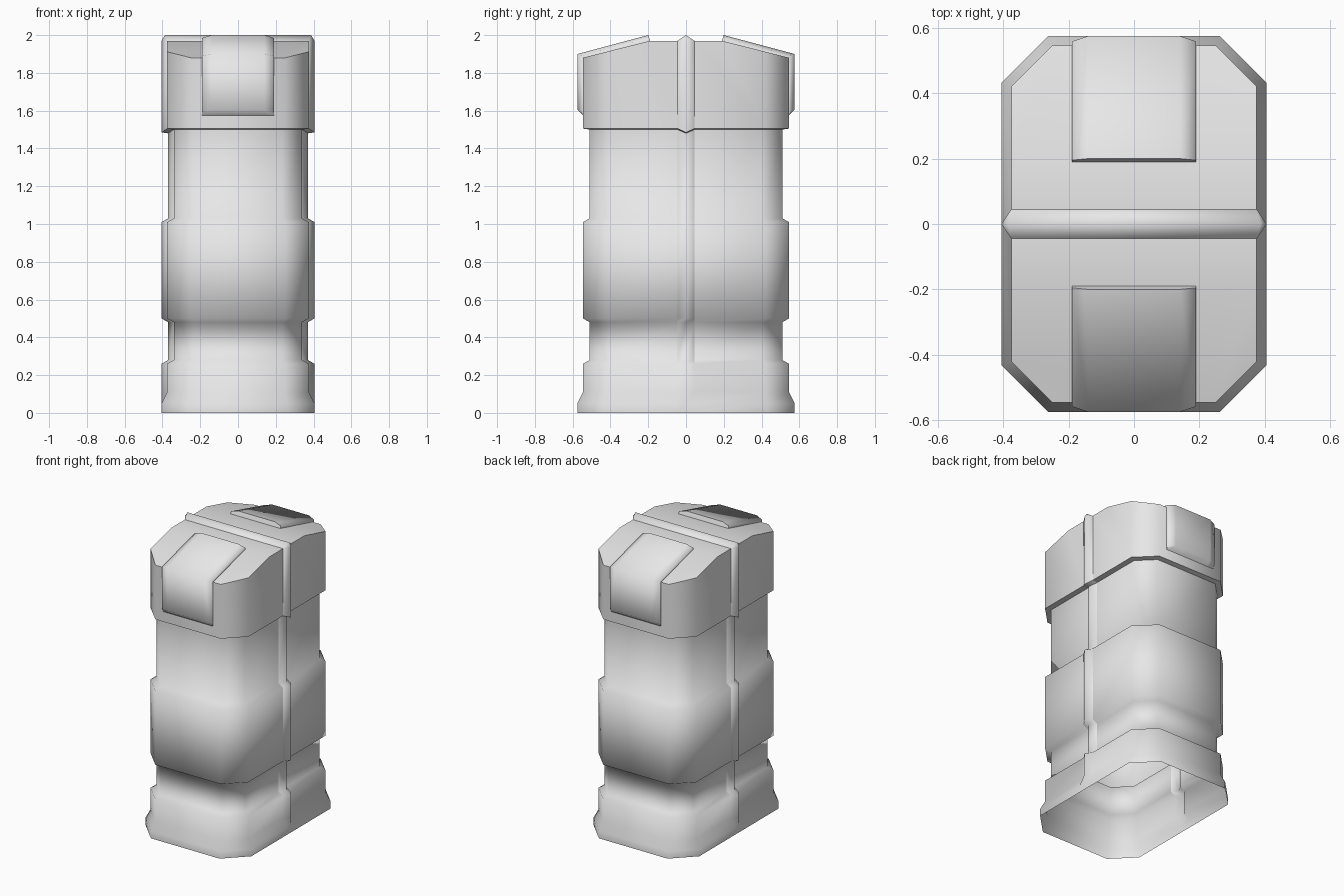
import bpy, bmesh, math

if "Cube" in bpy.data.objects:
    bpy.data.objects.remove(bpy.data.objects["Cube"], do_unlink=True)

GREY = (0.8, 0.8, 0.8, 1.0)
mat = bpy.data.materials.new("plain grey")
mat.use_nodes = True
mat.diffuse_color = GREY
mat.node_tree.nodes["Principled BSDF"].inputs["Base Color"].default_value = GREY

HX, HY, CUT = 0.375, 0.545, 0.125   # half sizes and corner cut
RIB_W, RIB_H = 0.045, 0.03          # rib half width and height
TOP, EDGE, FLAT = 1.97, 1.88, 0.19  # lid height, front edge height, flat half depth


def finish(bm, name, limit, is_rib=lambda e: None):
    """Smooth faces, keep creases sharp and link the object."""
    bmesh.ops.recalc_face_normals(bm, faces=bm.faces)
    for f in bm.faces:
        f.smooth = True
    for e in bm.edges:
        rib = is_rib(e)
        sharp = len(e.link_faces) == 2 and e.calc_face_angle() > math.radians(limit)
        e.smooth = (not sharp) if rib is None else rib
    mesh = bpy.data.meshes.new(name)
    bm.to_mesh(mesh)
    bm.free()
    mesh.materials.append(mat)
    obj = bpy.data.objects.new(name, mesh)
    bpy.context.collection.objects.link(obj)


def lid_z(y):
    return TOP - max(0, abs(y) - FLAT) * (TOP - EDGE) / (HY - FLAT)


def section(d, rib):
    """Cut-corner outline grown by d, with a rib point on each side."""
    k = d * math.tan(math.pi / 8)
    x, y = HX + d, HY + d
    half = [(x + rib, 0), (x, RIB_W), (x, HY - CUT + k), (HX - CUT + k, y)]
    half += [(-px, py) for px, py in reversed(half[1:])]
    return half + [(-px, -py) for px, py in half]


# Shell: stacked outlines, open underneath
bm = bmesh.new()
levels = [(0, 0.03), (0.05, 0.03), (0.11, 0), (0.26, 0), (0.28, -0.035),
          (0.48, -0.035), (0.50, 0), (1.01, 0), (1.03, -0.035),
          (1.50, -0.035), (1.505, 0), (None, 0)]
rings = []
for z, d in levels:
    ring = []
    rib = RIB_H - max(d, 0)
    for px, py in section(d, rib):
        pz = lid_z(py) if z is None else z
        if py == 0 and z is not None and 1.4 < z < 1.6:
            pz -= 0.02
        ring.append(bm.verts.new((px, py, pz)))
    rings.append(ring)
n = len(rings[0])

# Lid fold and rib crest points
fold = {i: bm.verts.new((sx * HX, sy * FLAT, TOP))
        for i, sx, sy in ((1, 1, 1), (5, -1, 1), (8, -1, -1), (12, 1, -1))}
crest = {sx: bm.verts.new((sx * (HX + 0.012), 0, TOP + RIB_H)) for sx in (1, -1)}

for a, b in zip(rings, rings[1:]):
    for i in range(n):
        j = (i + 1) % n
        face = [a[i], a[j], b[j], b[i]]
        if b is rings[-1] and i in fold:
            face.insert(3, fold[i])
        bm.faces.new(face)

# Lid top: sloped ends, flat strips, rib over the middle
t = rings[-1]
bm.faces.new([fold[1], t[2], t[3], t[4], t[5], fold[5]])
bm.faces.new([fold[8], t[9], t[10], t[11], t[12], fold[12]])
bm.faces.new([t[1], fold[1], fold[5], t[6]])
bm.faces.new([t[8], fold[8], fold[12], t[13]])
bm.faces.new([crest[1], t[1], t[6], crest[-1]])
bm.faces.new([crest[-1], t[8], t[13], crest[1]])
for sx, apex, sides in ((1, t[0], (t[1], t[13])), (-1, t[7], (t[6], t[8]))):
    for s in sides:
        bm.faces.new([apex, s, crest[sx]])


def rib_edges(e):
    ys = [abs(v.co.y) for v in e.verts]
    if max(ys) < 0.001:
        return True
    if all(abs(y - RIB_W) < 0.001 for y in ys):
        return min(v.co.z for v in e.verts) < 0.2
    return None


finish(bm, "case_shell", 65, rib_edges)

# Clasps: folded plates with bevelled sides wrapping over the lid edge
sunk = [(0.19, 1.965), (0.20, 1.965), (0.54, 1.88), (0.54, 1.60), (0.54, 1.575)]
rim = [(0.19, 1.97), (0.195, 1.985), (0.558, 1.89), (0.558, 1.60), (0.545, 1.575)]
face = [(0.19, 1.97), (0.20, 2.0), (0.575, 1.90), (0.575, 1.605), (0.545, 1.575)]
columns = [(-0.19, sunk), (-0.19, rim), (-0.14, face), (0.14, face), (0.19, rim), (0.19, sunk)]
for name, s in (("front_clasp", -1), ("back_clasp", 1)):
    bm = bmesh.new()
    cols = [[bm.verts.new((x, s * y, z)) for y, z in prof] for x, prof in columns]
    for a, b in zip(cols, cols[1:]):
        for i in range(len(a) - 1):
            bm.faces.new([a[i], a[i + 1], b[i + 1], b[i]])
    bmesh.ops.remove_doubles(bm, verts=bm.verts, dist=0.0005)
    finish(bm, name, 80)
